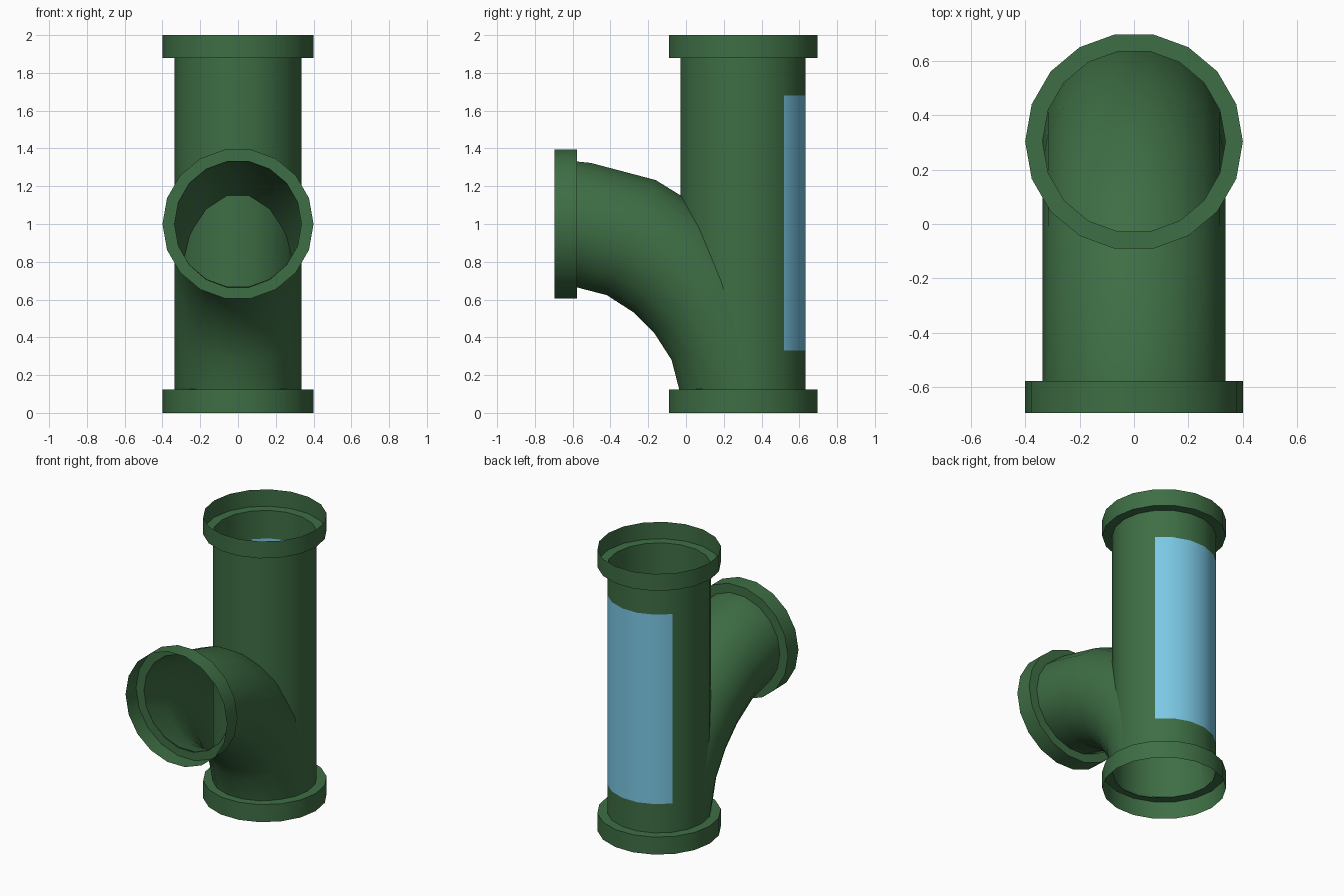
import bpy, math

if "Cube" in bpy.data.objects:
    bpy.data.objects.remove(bpy.data.objects["Cube"])

SIDES = 18
R, RC = 0.336, 0.40      # pipe and collar radius
AXIS = 0.303             # y of the vertical pipe


def material(name, color):
    m = bpy.data.materials.new(name)
    m.diffuse_color = (*color, 1)
    m.use_nodes = True
    m.node_tree.nodes["Principled BSDF"].inputs["Base Color"].default_value = m.diffuse_color
    return m


green = material("green_plastic", (0.048, 0.156, 0.058))
blue = material("blue_panel", (0.2, 0.58, 0.79))


def sweep(name, sections, panel=None):
    """Open tube through rings given as (y, z, tilt in degrees, radius)."""
    verts, faces, mats = [], [], []
    for y, z, tilt, r in sections:
        t = math.radians(tilt)
        for i in range(SIDES):
            a = 2 * math.pi * i / SIDES
            s = r * math.sin(a)
            verts.append((r * math.cos(a), y + s * math.sin(t), z + s * math.cos(t)))
    for k in range(len(sections) - 1):
        for i in range(SIDES):
            j = (i + 1) % SIDES
            a, b = k * SIDES, (k + 1) * SIDES
            faces.append((a + i, b + i, b + j, a + j))
            mats.append(1 if panel and k == panel[0] and i in panel[1] else 0)
    me = bpy.data.meshes.new(name)
    me.from_pydata(verts, [], faces)
    me.materials.append(green)
    if panel:
        me.materials.append(blue)
    me.polygons.foreach_set("material_index", mats)
    ob = bpy.data.objects.new(name, me)
    bpy.context.collection.objects.link(ob)
    bpy.ops.object.select_all(action='DESELECT')
    ob.select_set(True)
    bpy.context.view_layer.objects.active = ob
    bpy.ops.object.shade_smooth_by_angle(angle=math.radians(35))
    return ob


# Vertical pipe with the blue panel on its back
sweep("main_pipe", [(AXIS, z, 90, R) for z in (1.88, 1.68, 0.33, 0.125)],
      panel=(1, range(2, 7)))

# Elbow from the front opening down into the base
sweep("elbow_pipe", [(-0.58, 1.0, 0, R),
                     (-0.545, 0.995, 7, R), (-0.29, 0.928, 23, R),
                     (-0.074, 0.793, 38, R), (0.093, 0.626, 52, R),
                     (0.228, 0.41, 67, R), (0.295, 0.155, 83, R),
                     (AXIS, 0.125, 90, R)])

# Thin socket collars, each with a ledge joining it to the pipe
sweep("top_collar", [(AXIS, 2.0, 90, RC), (AXIS, 1.88, 90, RC), (AXIS, 1.88, 90, R)])
sweep("bottom_collar", [(AXIS, 0.125, 90, R), (AXIS, 0.125, 90, RC), (AXIS, 0.0, 90, RC)])
sweep("front_collar", [(-0.695, 1.0, 0, RC), (-0.577, 1.0, 0, RC), (-0.577, 1.0, 0, R)])
